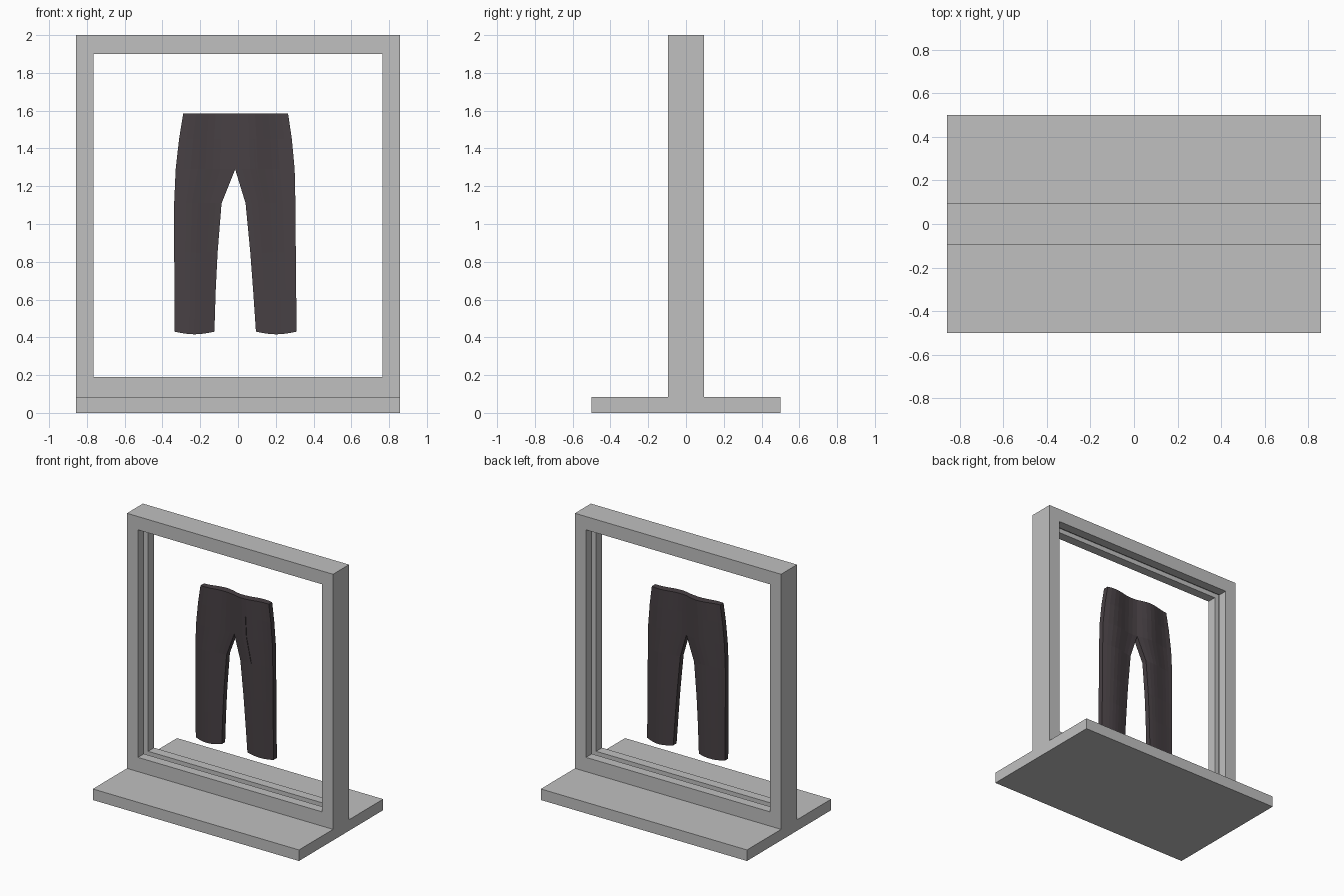
import bpy, bmesh, math

if "Cube" in bpy.data.objects:
    bpy.data.objects.remove(bpy.data.objects["Cube"])


def material(name, rgb):
    m = bpy.data.materials.new(name)
    m.diffuse_color = (*rgb, 1)
    m.use_nodes = True
    m.node_tree.nodes["Principled BSDF"].inputs["Base Color"].default_value = m.diffuse_color
    return m


grey = material("light_grey", (0.53, 0.53, 0.53))
cloth = material("charcoal_cloth", (0.064, 0.052, 0.058))


def finish(name, bm, mat):
    bmesh.ops.recalc_face_normals(bm, faces=bm.faces)
    me = bpy.data.meshes.new(name)
    bm.to_mesh(me)
    bm.free()
    me.materials.append(mat)
    ob = bpy.data.objects.new(name, me)
    bpy.context.collection.objects.link(ob)
    return ob


# Base slab
BASE = 0.083
bm = bmesh.new()
bmesh.ops.create_cube(bm, size=1)
for v in bm.verts:
    v.co = (v.co.x * 1.714, v.co.y * 1.0, (v.co.z + 0.5) * BASE)
finish("base", bm, grey)

# Display frame: a profile swept round a rectangle, with a slot inside the opening
D, S, G = 0.095, 0.025, 0.035
outer = (-0.857, 0.857, BASE, 2.0)
inner = (-0.765, 0.765, 0.19, 1.9)
slot = (inner[0] - G, inner[1] + G, inner[2] - G, inner[3] + G)
profile = [(outer, -D), (inner, -D), (inner, -S), (slot, -S),
           (slot, S), (inner, S), (inner, D), (outer, D)]
bm = bmesh.new()
rings = []
for (x0, x1, z0, z1), y in profile:
    rings.append([bm.verts.new((x, y, z)) for x, z in
                  ((x0, z0), (x1, z0), (x1, z1), (x0, z1))])
for i, a in enumerate(rings):
    b = rings[(i + 1) % len(rings)]
    for j in range(4):
        k = (j + 1) % 4
        bm.faces.new((a[j], a[k], b[k], b[j]))
finish("frame", bm, grey)

# Trousers: each leg is a thin, gently folded shell of rows (z, outer x, inner x)
CROTCH = 1.29
left = [(1.585, -0.29, -0.015), (1.45, -0.312, -0.015), (CROTCH, -0.33, -0.015),
        (1.11, -0.338, -0.087), (0.85, -0.338, -0.108), (0.65, -0.336, -0.118),
        (0.43, -0.335, -0.125)]
right = [(1.585, 0.265, -0.015), (1.45, 0.285, -0.015), (CROTCH, 0.30, -0.015),
         (1.11, 0.304, 0.04), (0.85, 0.306, 0.065), (0.65, 0.308, 0.08),
         (0.43, 0.31, 0.095)]
N = 8


def fold(x, z):
    amp = 0.006 + 0.006 * max(0, (z - 0.43) / 1.15)
    return -amp * math.sin(x * 19 + 0.6)


bm = bmesh.new()
for rows in (left, right):
    grid = []
    for z, xo, xi in rows:
        front, back = [], []
        for i in range(N + 1):
            t = i / N
            x = xo + (xi - xo) * t
            half = 0.02 + 0.008 * math.sin(math.pi * t)
            hem = -0.014 * math.sin(math.pi * t) if z < 0.5 else 0
            y = fold(x, z)
            front.append(bm.verts.new((x, y - half, z + hem)))
            back.append(bm.verts.new((x, y + half, z + hem)))
        grid.append(front + back[::-1])
    M = 2 * N + 2
    for r in range(len(rows) - 1):
        for i in range(M):
            # no inner wall above the crotch, where the halves join
            if i == N and rows[r + 1][0] >= CROTCH:
                continue
            j = (i + 1) % M
            bm.faces.new((grid[r][i], grid[r][j], grid[r + 1][j], grid[r + 1][i]))
    # waist and hem caps
    for row in (grid[0], grid[-1]):
        for i in range(N):
            bm.faces.new((row[i], row[i + 1], row[M - 2 - i], row[M - 1 - i]))
bmesh.ops.remove_doubles(bm, verts=bm.verts, dist=0.0005)
finish("trousers", bm, cloth)

# Fly seam: a thin raised strip on the front
bm = bmesh.new()
pts = [(0.083, 1.45), (0.09, 1.30), (0.125, 1.11)]
for (xa, za), (xb, zb) in zip(pts, pts[1:]):
    c = []
    for dy in (-0.004, 0.004):
        for x, z in ((xa, za), (xa + 0.006, za), (xb + 0.006, zb), (xb, zb)):
            c.append(bm.verts.new((x, fold(x, z) - 0.027 + dy, z)))
    for q in ((0, 1, 2, 3), (7, 6, 5, 4), (0, 4, 5, 1), (1, 5, 6, 2),
              (2, 6, 7, 3), (3, 7, 4, 0)):
        bm.faces.new([c[i] for i in q])
finish("trouser_seam", bm, cloth)
